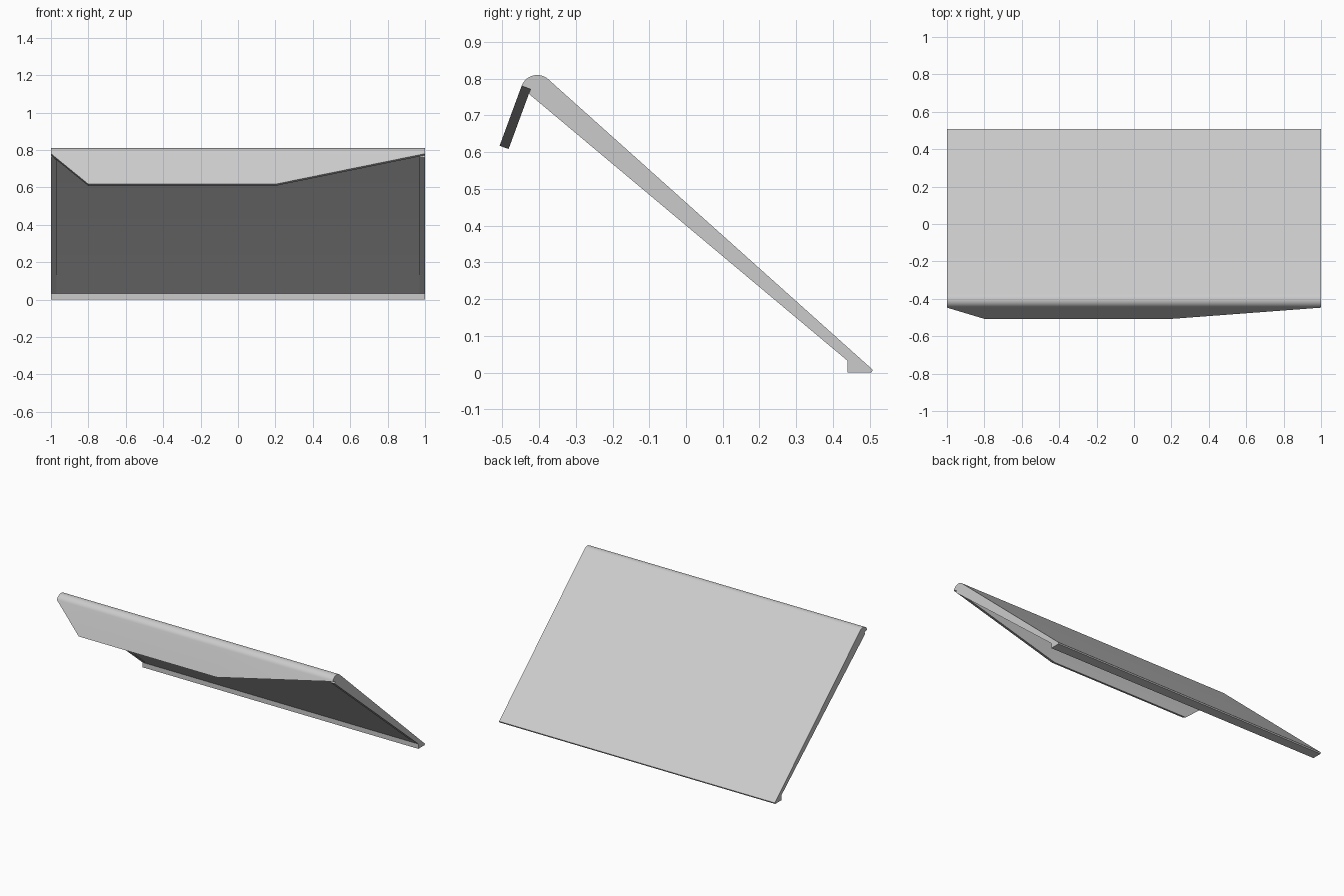
import bpy
import bmesh
from math import cos, sin, radians

old = bpy.data.objects.get("Cube")
if old:
    bpy.data.objects.remove(old)

grey = bpy.data.materials.new("light grey")
grey.use_nodes = True
colour = (0.6, 0.6, 0.6, 1)
grey.diffuse_color = colour
grey.node_tree.nodes["Principled BSDF"].inputs["Base Color"].default_value = colour

BEND = (-0.405, 0.765)      # centre of the rolled top edge (y, z)
OUTER, INNER = 0.045, 0.019
START, END = 48, 160        # angles where the bend meets panel and flap
STEPS = 16
LIP = (-0.06, -0.163)       # direction and length of the hanging flap


def arc(radius):
    angles = [radians(START + (END - START) * i / STEPS) for i in range(STEPS + 1)]
    return [(BEND[0] + radius * cos(a), BEND[1] + radius * sin(a)) for a in angles]


def loft(name, sections, faces_end):
    """Skin a list of (x, profile) sections and cap both ends."""
    bm = bmesh.new()
    rings = [[bm.verts.new((x, y, z)) for y, z in prof] for x, prof in sections]
    n = len(rings[0])
    for a, b in zip(rings, rings[1:]):
        for i in range(n):
            j = (i + 1) % n
            bm.faces.new((a[i], a[j], b[j], b[i]))
    if faces_end:
        bm.faces.new(rings[0])
        bm.faces.new(rings[-1])
    bmesh.ops.remove_doubles(bm, verts=bm.verts[:], dist=0.0005)
    bmesh.ops.recalc_face_normals(bm, faces=bm.faces[:])
    mesh = bpy.data.meshes.new(name)
    bm.to_mesh(mesh)
    bm.free()
    mesh.materials.append(grey)
    obj = bpy.data.objects.new(name, mesh)
    bpy.context.collection.objects.link(obj)
    bpy.ops.object.select_all(action='DESELECT')
    obj.select_set(True)
    bpy.context.view_layer.objects.active = obj
    bpy.ops.object.shade_smooth_by_angle(angle=radians(25))
    return obj


# Sloping panel with foot, rolled edge and a flap of varying drop
def shell_profile(drop):
    outer, inner = arc(OUTER), arc(INNER)
    tips = [(p[0] + LIP[0] * drop, p[1] + LIP[1] * drop)
            for p in (outer[-1], inner[-1])]
    foot = [(0.44, 0.032), (0.44, 0), (0.505, 0), (0.508, 0.008)]
    return foot + outer + tips + inner[::-1]


loft("panel_with_flap",
     [(x, shell_profile(d)) for x, d in ((-1, 0), (-0.8, 1), (0.2, 1), (1, 0))], True)

# Tapered ribs under both side edges
rib = [(0.44, 0.032)] + arc(INNER) + [(-0.428, 0.759)]
for side, name in ((1, "left_rib"), (-1, "right_rib")):
    loft(name, [(side * 0.97, rib), (side, rib)], True)
